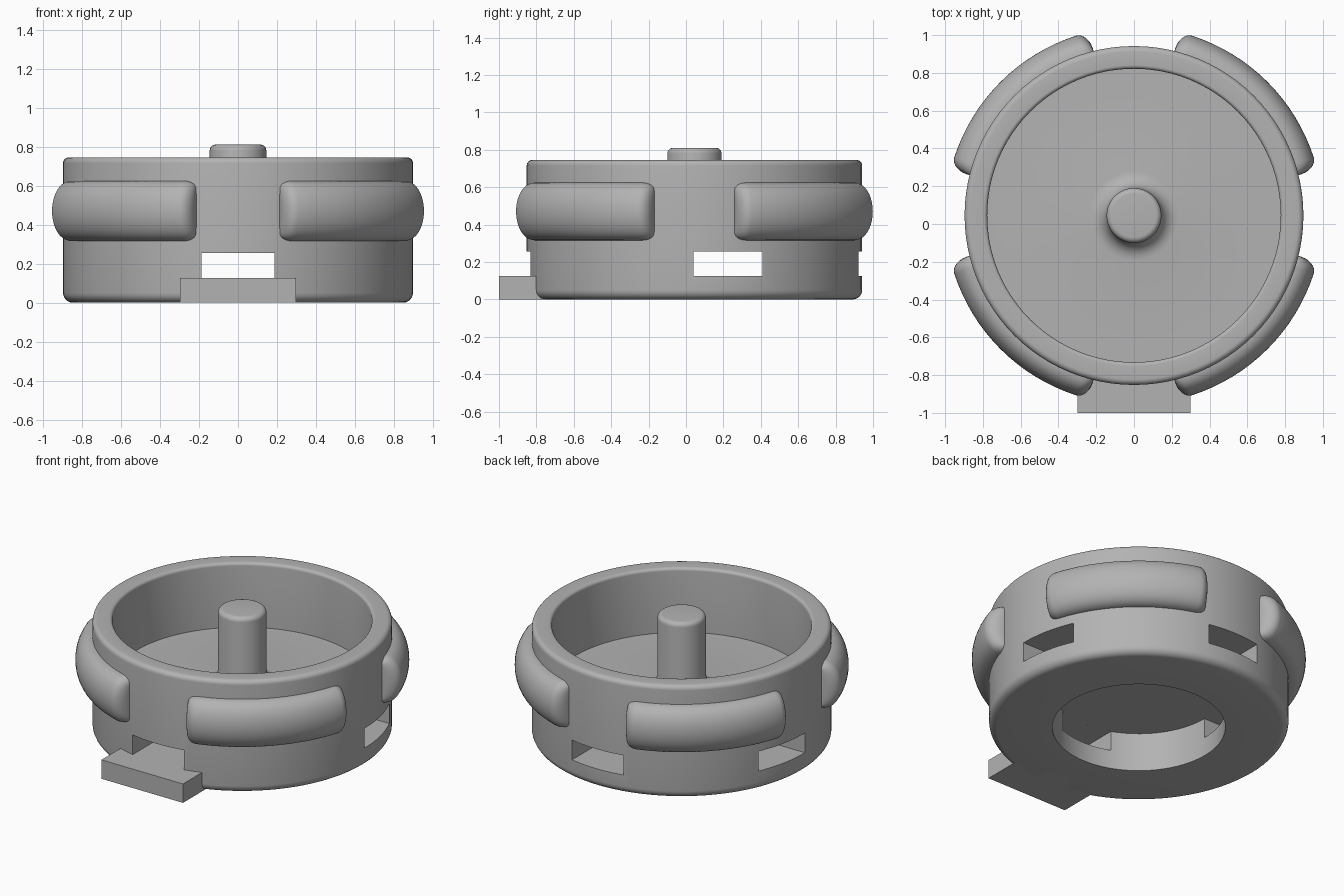
import bpy, bmesh
from math import sin, cos, pi, radians, sqrt
from mathutils import Vector, Matrix

cube = bpy.data.objects.get("Cube")
if cube:
    bpy.data.objects.remove(cube, do_unlink=True)

CENTRE_Y = 0.045      # axis of the round body
BODY_R = 0.897

grey = bpy.data.materials.new("plain grey")
grey.use_nodes = True
grey.diffuse_color = (0.45, 0.45, 0.45, 1)
grey.node_tree.nodes["Principled BSDF"].inputs["Base Color"].default_value = grey.diffuse_color


def make_object(name, bm):
    bmesh.ops.recalc_face_normals(bm, faces=bm.faces)
    mesh = bpy.data.meshes.new(name)
    bm.to_mesh(mesh)
    bm.free()
    mesh.materials.append(grey)
    obj = bpy.data.objects.new(name, mesh)
    bpy.context.collection.objects.link(obj)
    return obj


def activate(obj):
    bpy.ops.object.select_all(action='DESELECT')
    obj.select_set(True)
    bpy.context.view_layer.objects.active = obj


def smooth(obj):
    activate(obj)
    bpy.ops.object.shade_smooth_by_angle(angle=radians(35))


def box(name, low, high):
    low, high = Vector(low), Vector(high)
    bm = bmesh.new()
    bmesh.ops.create_cube(bm, size=1)
    bmesh.ops.scale(bm, vec=high - low, verts=bm.verts)
    bmesh.ops.translate(bm, vec=(low + high) / 2, verts=bm.verts)
    return make_object(name, bm)


def fillet(r, z, radius, start, steps=6):
    """Quarter arc around (r, z), from start to start + 90 degrees."""
    angles = [radians(start + 90 * i / steps) for i in range(steps + 1)]
    return [(r + radius * cos(a), z + radius * sin(a)) for a in angles]


def lathe(name, profile, segments=96):
    bm = bmesh.new()
    verts = [bm.verts.new((r, 0, z)) for r, z in profile]
    edges = [bm.edges.new(pair) for pair in zip(verts, verts[1:])]
    bmesh.ops.spin(bm, geom=verts + edges, cent=(0, 0, 0), axis=(0, 0, 1),
                   angle=2 * pi, steps=segments, use_merge=True)
    bmesh.ops.remove_doubles(bm, verts=bm.verts, dist=0.0001)
    bmesh.ops.translate(bm, vec=(0, CENTRE_Y, 0), verts=bm.verts)
    return make_object(name, bm)


# Round body: centre post, floor, wall and bottom recess in one profile
profile = [(0, 0.81)]
profile += fillet(0.115, 0.78, 0.03, 0)[::-1]
profile += fillet(0.235, 0.41, 0.09, 180)
profile += [(0.777, 0.32)]
profile += fillet(0.797, 0.725, 0.02, 90)[::-1]
profile += fillet(BODY_R - 0.03, 0.715, 0.03, 0)[::-1]
profile += fillet(BODY_R - 0.05, 0.05, 0.05, 270)[::-1]
profile += [(0.518, 0), (0.518, 0.255), (0, 0.255)]
body = lathe("body", profile)

# Slots through the wall: front to back, and side to side set further back
cutters = [box("slot_cutter_long", (-0.187, -1.2, 0.125), (0.187, 1.2, 0.2549)),
           box("slot_cutter_cross", (-1.2, 0.04, 0.125), (1.2, 0.41, 0.2548))]
for cutter in cutters:
    activate(body)
    cut = body.modifiers.new("slot", 'BOOLEAN')
    cut.operation, cut.solver, cut.object = 'DIFFERENCE', 'EXACT', cutter
    bpy.ops.object.modifier_apply(modifier=cut.name)
    bpy.data.objects.remove(cutter, do_unlink=True)
smooth(body)

# Front tab
box("front_tab", (-0.298, -1, 0), (0.298, -0.7, 0.125))


# Bulging grip pads around the wall
def grip_pad(name, middle):
    base, depth, half_height, mid_z = 0.885, 0.115, 0.155, 0.47
    half_span, rounding = radians(31.2), radians(4.2)
    ends = [rounding * (1 - cos(pi / 2 * i / 8)) for i in range(9)]
    left = [-half_span + e for e in ends]
    flat = [(half_span - rounding) * (i / 8 - 1) for i in range(1, 16)]
    columns = left + flat + [-t for t in reversed(left)]
    bm = bmesh.new()
    rows = []
    for t in columns:
        near = max(0, 1 - (half_span - abs(t)) / rounding)
        rise = sqrt(max(0, 1 - near ** 2))
        height = half_height - 0.04 * (1 - rise)
        row = []
        for k in range(21):
            a = pi * k / 20
            r = base + depth * (0.12 + 0.88 * rise) * sin(a) ** 0.85
            spot = Vector((r * cos(middle + t), r * sin(middle + t) + CENTRE_Y,
                           mid_z - height * cos(a)))
            row.append(bm.verts.new(spot))
        rows.append(row)
    for a, b in zip(rows, rows[1:]):
        for k in range(20):
            bm.faces.new((a[k], a[k + 1], b[k + 1], b[k]))
        bm.faces.new((a[0], b[0], b[-1], a[-1]))
    bm.faces.new(rows[0])
    bm.faces.new(rows[-1])
    smooth(make_object(name, bm))


for i, place in enumerate(("back_left", "back_right", "front_right", "front_left")):
    grip_pad("grip_pad_" + place, radians(45 + 90 * i))
